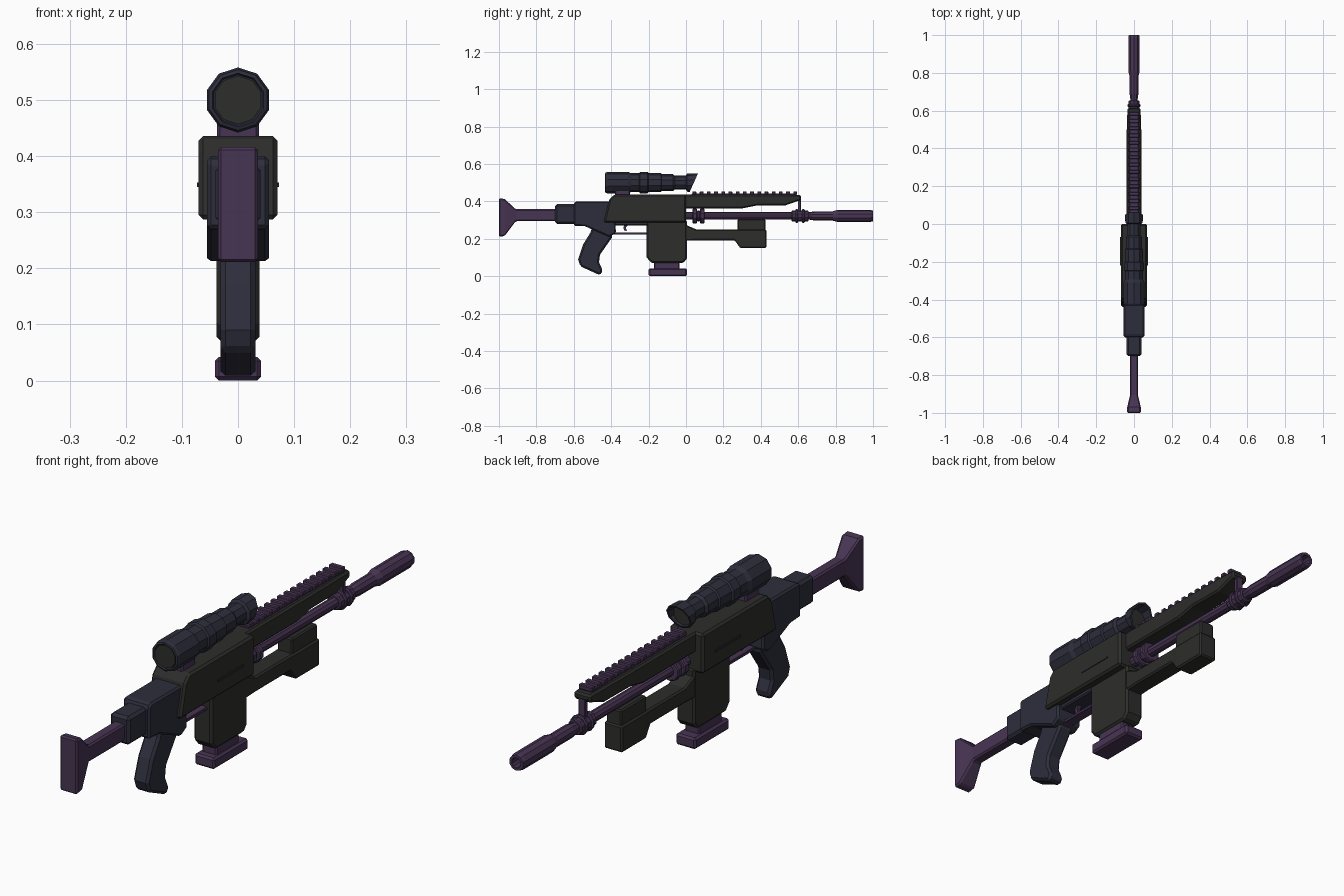
import bpy, bmesh, math

if "Cube" in bpy.data.objects:
    bpy.data.objects.remove(bpy.data.objects["Cube"])


def material(name, rgb):
    m = bpy.data.materials.new(name)
    m.diffuse_color = (*rgb, 1)
    m.use_nodes = True
    m.node_tree.nodes["Principled BSDF"].inputs["Base Color"].default_value = m.diffuse_color
    return m


GRAY = material("charcoal gray", (0.026, 0.026, 0.025))
NAVY = material("dark navy", (0.027, 0.027, 0.046))
PURPLE = material("dull purple", (0.064, 0.035, 0.087))


def finish(name, bm, mat, bevel=0.0):
    bmesh.ops.recalc_face_normals(bm, faces=bm.faces)
    me = bpy.data.meshes.new(name)
    bm.to_mesh(me)
    bm.free()
    me.materials.append(mat)
    ob = bpy.data.objects.new(name, me)
    bpy.context.collection.objects.link(ob)
    if bevel:
        mod = ob.modifiers.new("bevel", 'BEVEL')
        mod.width = bevel
        mod.segments = 1
        mod.limit_method = 'ANGLE'
        mod.angle_limit = math.radians(40)
    return ob


def skin(bm, rings):
    """Join equal rings of vertices and close both ends."""
    for a, b in zip(rings, rings[1:]):
        for i in range(len(a)):
            j = (i + 1) % len(a)
            bm.faces.new((a[i], a[j], b[j], b[i]))
    for r in (rings[0], rings[-1]):
        bm.faces.new(r)


def prism(name, pts, hw, mat, bevel=0.008):
    """Side profile (y, z) extruded symmetrically across x."""
    bm = bmesh.new()
    skin(bm, [[bm.verts.new((x, y, z)) for y, z in pts] for x in (-hw, hw)])
    return finish(name, bm, mat, bevel)


def loft(name, sections, mat, bevel=0.006):
    """Rectangular sections (y, z low, z high, half width) joined along y."""
    bm = bmesh.new()
    skin(bm, [[bm.verts.new(p) for p in ((-w, y, a), (w, y, a), (w, y, b), (-w, y, b))]
              for y, a, b, w in sections])
    return finish(name, bm, mat, bevel)


def box(name, y0, y1, z0, z1, hw, mat, bevel=0.005):
    return loft(name, [(y0, z0, z1, hw), (y1, z0, z1, hw)], mat, bevel)


def lathe(name, prof, zc, mat, sides=10, slant_from=None, slant=0.0):
    """Profile (y, radius) turned around an axis along y."""
    bm = bmesh.new()
    rings = []
    for y, r in prof:
        ring = []
        for i in range(sides):
            a = 2 * math.pi * i / sides
            dz = r * math.cos(a)
            dy = slant * dz if slant_from is not None and y > slant_from else 0
            ring.append(bm.verts.new((r * math.sin(a), y + dy, zc + dz)))
        rings.append(ring)
    skin(bm, rings)
    return finish(name, bm, mat)


# Stock
loft("stock_butt", [(-1, .21, .417, .036), (-.97, .215, .413, .036),
                    (-.91, .294, .358, .022), (-.68, .294, .358, .022)], PURPLE)
box("stock_socket", -.70, -.58, .28, .385, .04, NAVY, .01)

# Rear body and grip
prism("rear_body", [(-.6, .27), (-.6, .39), (-.59, .40), (-.38, .40), (-.375, .23),
                    (-.41, .21), (-.54, .267)], .055, NAVY, .011)
prism("grip", [(-.51, .235), (-.55, .17), (-.577, .09), (-.565, .053), (-.46, .005),
               (-.445, .03), (-.465, .075), (-.46, .115), (-.39, .215), (-.41, .25),
               (-.5, .27)], .031, NAVY, .009)
box("trigger_plate", -.40, -.20, .272, .30, .04, NAVY)

# Trigger and guard
box("trigger_guard", -.39, -.205, .222, .234, .02, PURPLE, .002)
prism("trigger", [(-.325, .28), (-.335, .26), (-.33, .245), (-.315, .24),
                  (-.322, .26), (-.305, .28)], .008, PURPLE, 0)

# Receiver and magazine
prism("receiver", [(-.44, .287), (-.41, .41), (-.385, .436), (0, .436), (0, .287)],
      .07, GRAY, .008)
for s in (-1, 1):
    slot = box("receiver_slot", -.22, -.07, .345, .353, .003, GRAY, 0)
    slot.location.x = s * .07
prism("magazine_housing", [(-.21, .30), (-.21, .10), (-.185, .07), (-.015, .07),
                           (.005, .095), (.005, .30)], .038, GRAY)
box("magazine_neck", -.17, -.035, .035, .08, .03, PURPLE)
box("magazine_foot", -.2, .005, 0, .042, .041, PURPLE, .007)

# Upper handguard with toothed rail
loft("handguard", [(-.02, .362, .436, .04), (.30, .362, .436, .04), (.38, .378, .436, .04),
                   (.53, .378, .436, .038), (.615, .408, .434, .034)], GRAY, .007)
box("rail_base", .03, .59, .43, .441, .024, PURPLE, .002)
for i in range(15):
    y = .035 + i * .0385
    box("rail_tooth", y, y + .02, .436, .454, .028, PURPLE, .003)

# Lower foregrip
loft("foregrip_arm", [(-.03, .19, .29, .036), (.005, .19, .272, .036), (.055, .192, .25, .036),
                      (.26, .192, .25, .036), (.29, .15, .25, .038), (.43, .15, .25, .038)],
     GRAY, .006)
box("foregrip_block", .275, .425, .235, .305, .031, GRAY)

# Barrel, collars and muzzle
lathe("barrel", [(-.02, .02), (.66, .02), (.69, .025), (.785, .025), (.81, .032),
                 (.985, .032), (1, .029), (1, .019), (.95, .019)], .322, PURPLE)
for y0, y1, r in ((.035, .06, .04), (.06, .075, .03), (.075, .10, .04),
                  (.565, .655, .03), (.585, .60, .037), (.62, .635, .037)):
    lathe("barrel_collar", [(y0, r - .004), (y0 + .004, r), (y1 - .004, r), (y1, r - .004)],
          .322, PURPLE)
box("barrel_post", .598, .614, .34, .42, .014, PURPLE, .002)

# Scope
box("scope_mount", -.38, -.30, .43, .465, .037, PURPLE)
lathe("scope_tube", [(-.425, .045), (-.432, .048), (-.43, .054), (-.42, .058), (-.31, .058),
                     (-.295, .051), (-.25, .051), (-.245, .057), (-.205, .057), (-.2, .051),
                     (-.135, .051), (-.13, .045), (-.07, .045), (-.06, .037), (.0, .037),
                     (.005, .048), (.042, .05), (.042, .043), (.015, .04)],
      .5, NAVY, slant_from=.02, slant=.45)
lathe("scope_rear_lens", [(-.43, .043), (-.422, .043)], .5, GRAY)
lathe("scope_front_lens", [(.012, .039), (.018, .039)], .5, GRAY)
